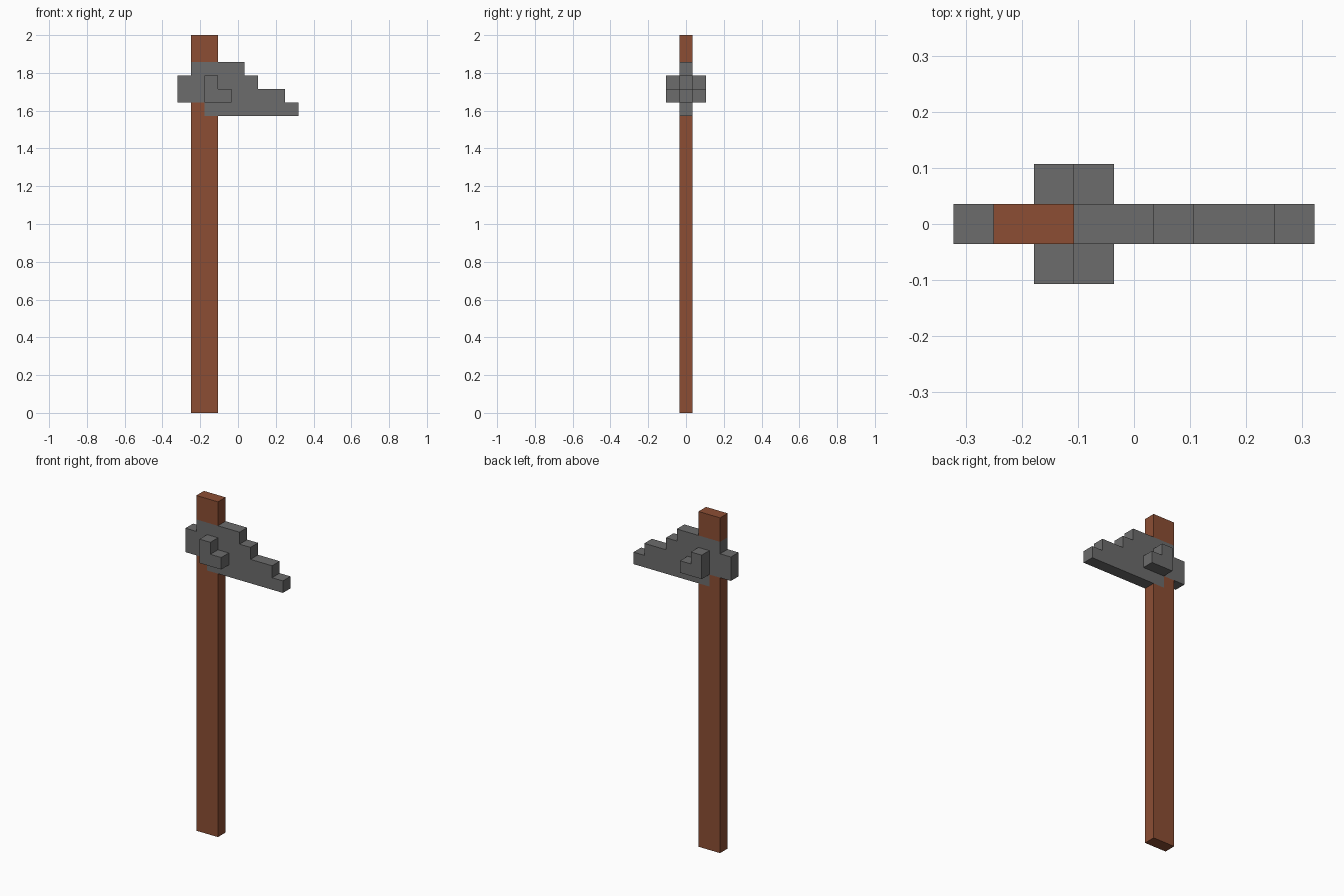
import bpy, bmesh

cube = bpy.data.objects.get("Cube")
if cube:
    bpy.data.objects.remove(cube, do_unlink=True)

U = 2 / 28  # one block of the grid the tool is built on


def material(name, rgb):
    mat = bpy.data.materials.new(name)
    mat.use_nodes = True
    color = (*rgb, 1)
    mat.diffuse_color = color
    mat.node_tree.nodes["Principled BSDF"].inputs["Base Color"].default_value = color
    return mat


def slab(name, outline, y0, y1, mat):
    """Extrude an x/z outline (in blocks, counter-clockwise) from y0 to y1."""
    bm = bmesh.new()
    face = bm.faces.new([bm.verts.new((x * U, y0 * U, z * U)) for x, z in outline])
    new = bmesh.ops.extrude_face_region(bm, geom=[face], use_keep_orig=True)["geom"]
    bmesh.ops.translate(bm, vec=(0, (y1 - y0) * U, 0),
                        verts=[g for g in new if isinstance(g, bmesh.types.BMVert)])
    bmesh.ops.recalc_face_normals(bm, faces=bm.faces)
    mesh = bpy.data.meshes.new(name)
    bm.to_mesh(mesh)
    bm.free()
    mesh.materials.append(mat)
    obj = bpy.data.objects.new(name, mesh)
    bpy.context.collection.objects.link(obj)
    return obj


wood = material("brown wood", (0.262, 0.076, 0.034))
stone = material("grey stone", (0.15, 0.15, 0.15))

# Handle: shaft notched where the head sits, and the end above the head
slab("handle_shaft", [(-3.5, 0), (-1.5, 0), (-1.5, 22), (-2.5, 22), (-2.5, 23), (-3.5, 23)],
     -0.5, 0.5, wood)
slab("handle_top", [(-3.5, 26), (-1.5, 26), (-1.5, 28), (-3.5, 28)], -0.5, 0.5, wood)

# Stepped stone head
slab("stone_head", [(-2.5, 22), (4.5, 22), (4.5, 23), (3.5, 23), (3.5, 24), (1.5, 24),
                    (1.5, 25), (0.5, 25), (0.5, 26), (-3.5, 26), (-3.5, 25), (-4.5, 25),
                    (-4.5, 23), (-2.5, 23)], -0.5, 0.5, stone)

# L-shaped lugs on both sides of the head
lug = [(-2.5, 23), (-0.5, 23), (-0.5, 24), (-1.5, 24), (-1.5, 25), (-2.5, 25)]
for name, side in (("front_lug", -1), ("back_lug", 1)):
    slab(name, lug, side * 0.5, side * 1.5, stone)
